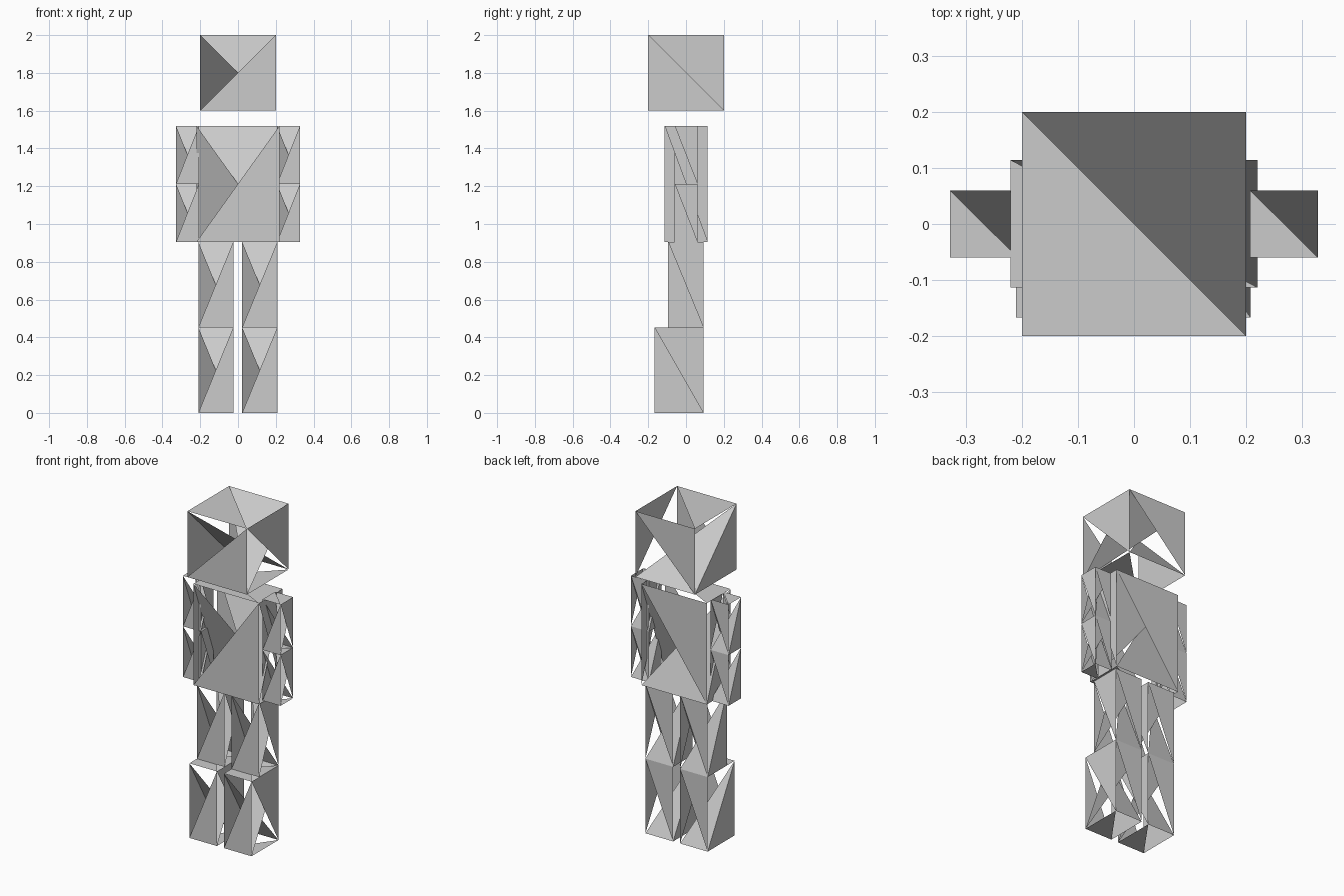
import bpy
import bmesh

if "Cube" in bpy.data.objects:
    bpy.data.objects.remove(bpy.data.objects["Cube"])

# One plain grey for the whole figure
grey = bpy.data.materials.new("plain grey")
grey.diffuse_color = (0.6, 0.6, 0.6, 1.0)
grey.use_nodes = True
grey.node_tree.nodes["Principled BSDF"].inputs["Base Color"].default_value = grey.diffuse_color

# Open faceted box. Corner number = x bit + 2 * y bit + 4 * z bit.
# Half of each wall, half of the top and bottom, and two slanted inner sheets.
FACETS = [
    (0, 1, 5),  # front half
    (7, 2, 6),  # back half
    (5, 3, 7),  # right half
    (4, 2, 0),  # left half
    (6, 4, 5),  # top half
    (3, 1, 0),  # bottom half
    (7, 6, 1),  # inner sheet, back top to front bottom
    (3, 2, 4),  # inner sheet, back bottom to front top
]


def open_box(name, xs, ys, zs):
    bm = bmesh.new()
    corners = [bm.verts.new((xs[i & 1], ys[i >> 1 & 1], zs[i >> 2])) for i in range(8)]
    for facet in FACETS:
        bm.faces.new([corners[i] for i in facet])
    mesh = bpy.data.meshes.new(name)
    bm.to_mesh(mesh)
    bm.free()
    mesh.materials.append(grey)
    obj = bpy.data.objects.new(name, mesh)
    bpy.context.collection.objects.link(obj)
    return obj


# Head and torso
open_box("head", (-0.2, 0.2), (-0.2, 0.2), (1.6, 2.0))
open_box("torso", (-0.22, 0.22), (-0.113, 0.114), (0.905, 1.52))

# Arms and legs, each in an upper and a lower segment
for side, arm_x, leg_x in (
    ("left", (-0.328, -0.207), (-0.21, -0.025)),
    ("right", (0.207, 0.328), (0.022, 0.208)),
):
    open_box(side + "_upper_arm", arm_x, (-0.06, 0.06), (1.213, 1.52))
    open_box(side + "_lower_arm", arm_x, (-0.06, 0.06), (0.905, 1.213))
    open_box(side + "_upper_leg", leg_x, (-0.094, 0.092), (0.453, 0.905))
    open_box(side + "_lower_leg", leg_x, (-0.167, 0.092), (0.0, 0.453))
